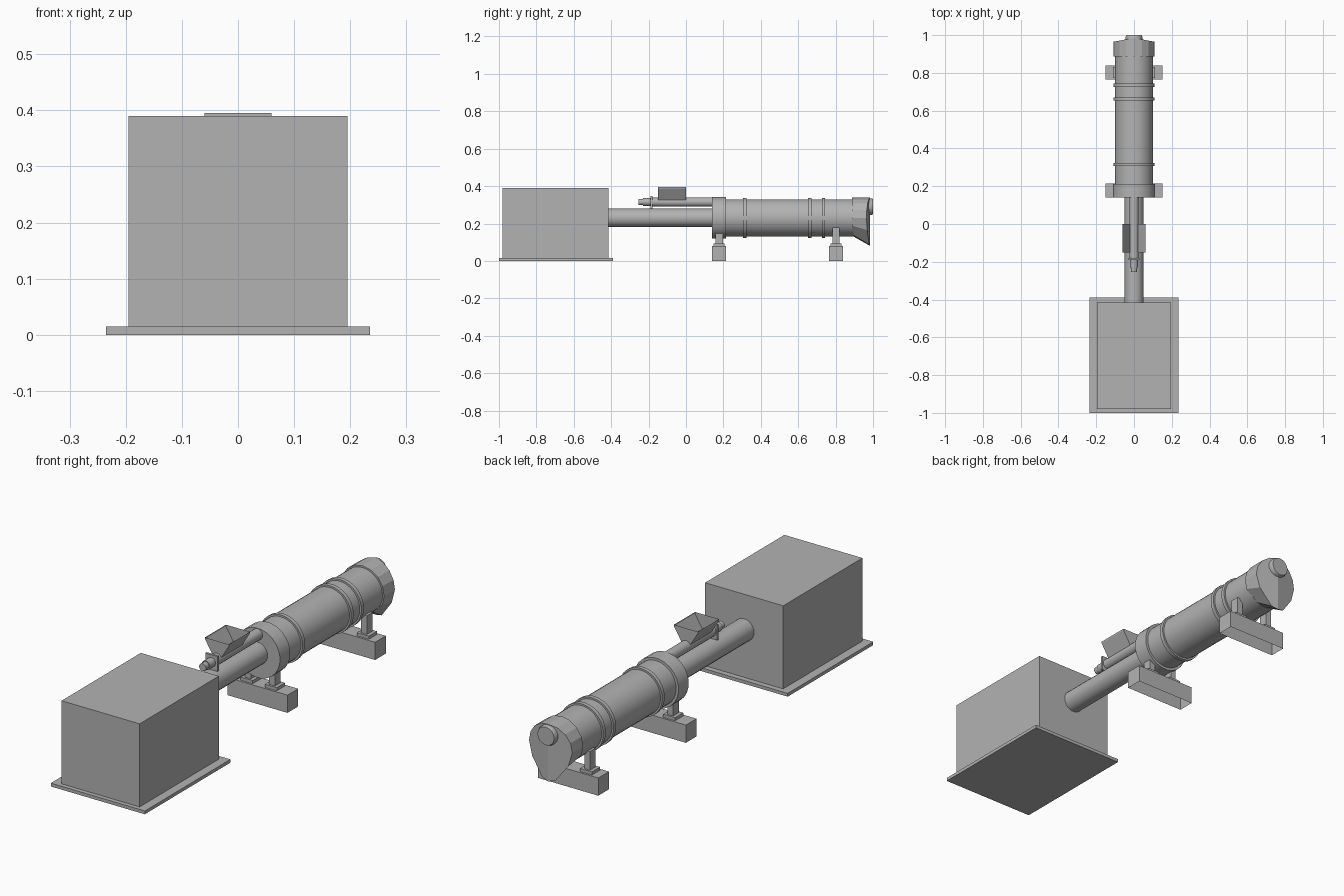
import bpy, bmesh, math

cube = bpy.data.objects.get("Cube")
if cube:
    bpy.data.objects.remove(cube)

grey = bpy.data.materials.new("plain_grey")
grey.use_nodes = True
colour = (0.45, 0.45, 0.45, 1)
grey.diffuse_color = colour
grey.node_tree.nodes["Principled BSDF"].inputs["Base Color"].default_value = colour


def finish(name, bm, smooth=False, fix=True):
    if fix:
        bmesh.ops.recalc_face_normals(bm, faces=bm.faces[:])
    mesh = bpy.data.meshes.new(name)
    bm.to_mesh(mesh)
    bm.free()
    mesh.materials.append(grey)
    obj = bpy.data.objects.new(name, mesh)
    bpy.context.collection.objects.link(obj)
    if smooth:
        bpy.ops.object.select_all(action='DESELECT')
        obj.select_set(True)
        bpy.context.view_layer.objects.active = obj
        bpy.ops.object.shade_smooth_by_angle(angle=math.radians(35))
    return obj


def box(name, x, y, z, open_bottom=False):
    bm = bmesh.new()
    bmesh.ops.create_cube(bm, size=1)
    for v in bm.verts:
        v.co = [lo + (c + 0.5) * (hi - lo) for c, (lo, hi) in zip(v.co, (x, y, z))]
    if open_bottom:
        low = [f for f in bm.faces if f.normal.z < -0.9]
        bmesh.ops.delete(bm, geom=low, context='FACES_ONLY')
    return finish(name, bm, fix=not open_bottom)


def tube(name, z, profile, sides=32):
    """Closed turned shape along y; profile holds (y, radius) pairs."""
    bm = bmesh.new()
    rings = []
    for y, r in profile:
        angles = [2 * math.pi * (i + 0.5) / sides for i in range(sides)]
        rings.append([bm.verts.new((r * math.cos(a), y, z + r * math.sin(a))) for a in angles])
    for a, b in zip(rings, rings[1:]):
        for i in range(sides):
            j = (i + 1) % sides
            bm.faces.new((a[i], a[j], b[j], b[i]))
    bm.faces.new(rings[0])
    bm.faces.new(rings[-1])
    return finish(name, bm, smooth=True)


# Housing on its base plate
box("base_plate", (-0.235, 0.235), (-1, -0.39), (0, 0.015))
box("housing", (-0.195, 0.195), (-0.98, -0.415), (0.015, 0.39))

# Duct, front collar, drum and riding rings
AXIS = 0.23
tube("duct", AXIS, [(-0.42, 0.05), (0.15, 0.05)], 16)
tube("front_collar", AXIS, [(0.14, 0.112), (0.213, 0.112)], 24)
tube("drum", AXIS, [(0.2, 0.1), (0.895, 0.1)])
for n, y in enumerate((0.315, 0.662, 0.735)):
    tube(f"drum_ring_{n + 1}", AXIS, [(y - 0.009, 0.108), (y + 0.009, 0.108)])

# Feed pipe, flange and motor
FEED = 0.315
tube("feed_pipe", FEED, [(-0.18, 0.025), (0.15, 0.025)], 16)
box("feed_flange", (-0.03, 0.03), (-0.19, -0.18), (0.28, 0.348))
tube("feed_motor", FEED, [(-0.23, 0.021), (-0.185, 0.021)], 16)
tube("motor_cap", FEED, [(-0.253, 0.017), (-0.225, 0.017)], 12)

# Open hopper tapering across its width
bm = bmesh.new()
levels = []
for half, z in ((0.018, 0.32), (0.06, 0.388), (0.06, 0.395)):
    corners = ((-half, -0.15), (half, -0.15), (half, 0), (-half, 0))
    levels.append([bm.verts.new((x, y, z)) for x, y in corners])
bm.faces.new(levels[0][::-1])
for a, b in zip(levels, levels[1:]):
    for i in range(4):
        j = (i + 1) % 4
        bm.faces.new((a[i], a[j], b[j], b[i]))
finish("hopper", bm, fix=False)

# Discharge hood: rounded top, chute below, shallow ridge down the back
bm = bmesh.new()
R = 0.108
arc = [math.radians(90 - 22.5 * i) for i in range(6)]
half = [(R * math.cos(a), AXIS + R * math.sin(a)) for a in arc]
front_half = half + [(0.045, 0.142), (0, 0.135)]
back_half = half + [(0.032, 0.088), (0, 0.08)]
back_half[5] = (0.09, 0.165)


def loop(points, depth):
    full = points + [(-x, z) for x, z in points[-2:0:-1]]
    return [bm.verts.new((x, depth(abs(x)), z)) for x, z in full]


front = loop(front_half, lambda x: 0.888)
back = loop(back_half, lambda x: 0.985 - 0.02 * x / R)
count = len(front)
for i in range(count):
    j = (i + 1) % count
    bm.faces.new((front[i], front[j], back[j], back[i]))
bm.faces.new(front)
middle = len(back_half) - 1
bm.faces.new(back[:middle + 1])
bm.faces.new(back[middle:] + [back[0]])
finish("discharge_hood", bm)
tube("hood_cap", 0.29, [(0.965, 0.045), (0.992, 0.045), (1.0, 0.041)], 20)

# Support beams, each with a pair of footed posts
for name, y, x, top in (("front", 0.177, 0.06, 0.15), ("rear", 0.802, 0.082, 0.178)):
    box(f"{name}_beam", (-0.15, 0.15), (y - 0.038, y + 0.038), (0, 0.08), True)
    for side, s in (("left", 1), ("right", -1)):
        cx = s * x
        box(f"{name}_{side}_foot", (cx - 0.03, cx + 0.03), (y - 0.029, y + 0.029), (0.08, 0.094))
        box(f"{name}_{side}_post", (cx - 0.014, cx + 0.014), (y - 0.02, y + 0.02), (0.09, top))
